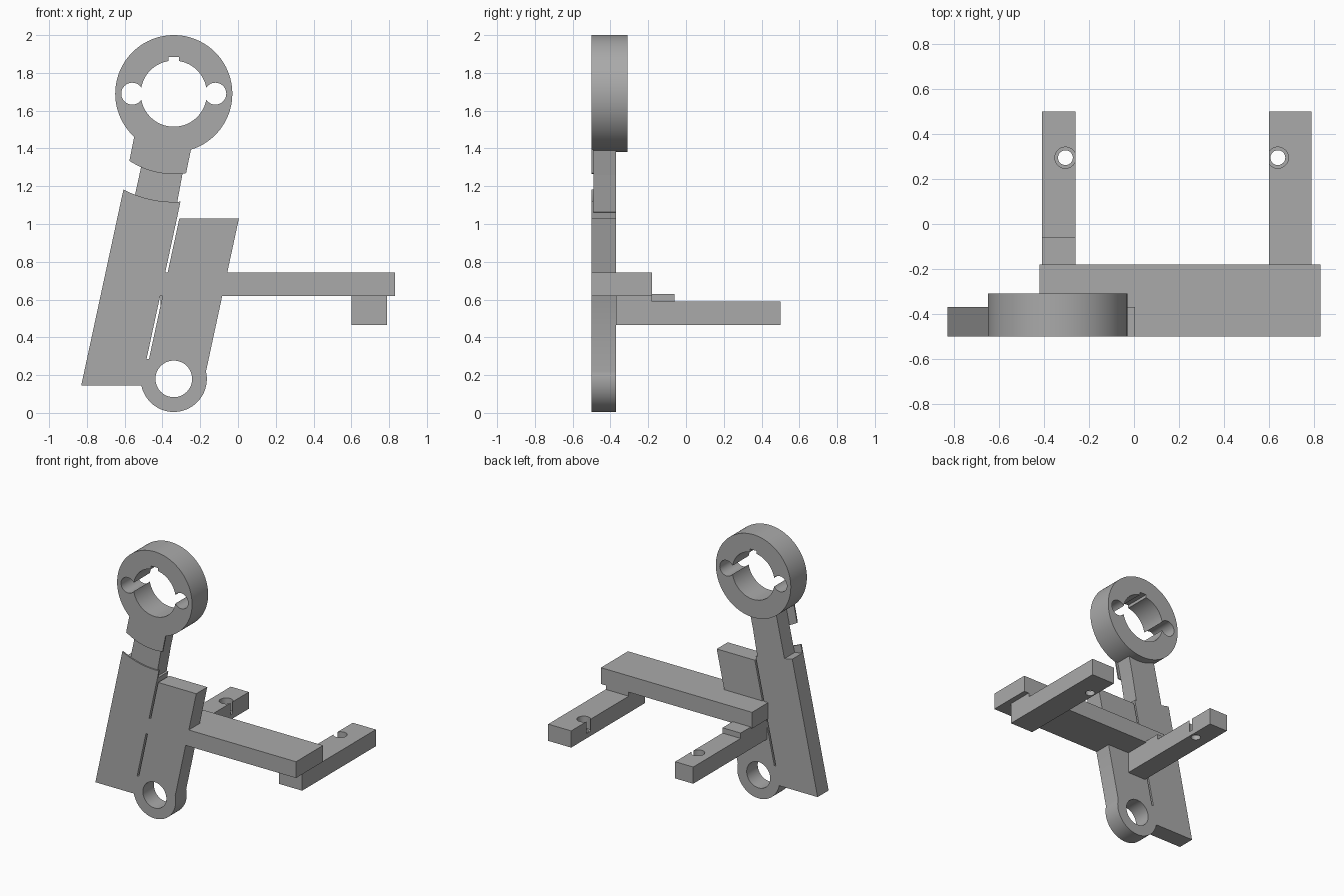
import bpy, bmesh, math

if "Cube" in bpy.data.objects:
    bpy.data.objects.remove(bpy.data.objects["Cube"])

grey = bpy.data.materials.new("plain grey")
grey.use_nodes = True
COLOUR = (0.4, 0.4, 0.4, 1)
grey.diffuse_color = COLOUR
grey.node_tree.nodes["Principled BSDF"].inputs["Base Color"].default_value = COLOUR

FRONT, BACK = -0.5, -0.37
SKIN = FRONT + 0.01
RING = (-0.34, 1.69)
PIVOT = (-0.34, 0.18)
LEAN = 0.216


def arc(centre, radius, start, end, steps):
    """Points on an arc, angles in degrees."""
    angles = [math.radians(start + (end - start) * i / steps) for i in range(steps + 1)]
    return [(centre[0] + radius * math.cos(a), centre[1] + radius * math.sin(a)) for a in angles]


def circle(centre, radius, steps=64):
    return arc(centre, radius, 0, 360, steps)[:-1]


def prism(name, outline, low, high, axis="y"):
    """Extrude an outline along y (outline in x, z) or along z (outline in x, y)."""
    def place(p, d):
        return (p[0], d, p[1]) if axis == "y" else (p[0], p[1], d)
    bm = bmesh.new()
    ends = [[bm.verts.new(place(p, d)) for p in outline] for d in (low, high)]
    for loop in ends:
        bm.faces.new(loop)
    for i in range(len(outline)):
        j = (i + 1) % len(outline)
        bm.faces.new((ends[0][i], ends[0][j], ends[1][j], ends[1][i]))
    bmesh.ops.recalc_face_normals(bm, faces=bm.faces)
    mesh = bpy.data.meshes.new(name)
    bm.to_mesh(mesh)
    bm.free()
    mesh.materials.append(grey)
    obj = bpy.data.objects.new(name, mesh)
    bpy.context.collection.objects.link(obj)
    return obj


def box(name, x0, x1, y0, y1, z0, z1):
    return prism(name, [(x0, z0), (x1, z0), (x1, z1), (x0, z1)], y0, y1)


def select(obj):
    bpy.ops.object.select_all(action="DESELECT")
    obj.select_set(True)
    bpy.context.view_layer.objects.active = obj


def combine(obj, other, operation="DIFFERENCE"):
    """Apply a boolean and remove the second object."""
    mod = obj.modifiers.new("boolean", "BOOLEAN")
    mod.operation, mod.solver, mod.object = operation, "EXACT", other
    select(obj)
    bpy.ops.object.modifier_apply(modifier=mod.name)
    bpy.data.objects.remove(other)


def smooth(obj):
    select(obj)
    bpy.ops.object.shade_smooth_by_angle(angle=math.radians(30))


def slot_x(z):
    """Leaning left edge of the long slot."""
    return -0.305 + (z - 1.115) * LEAN


# Ring with bore, two side holes and a keyway
ring = prism("ring", circle(RING, 0.31, 96), FRONT, -0.31)
combine(ring, prism("bore_cutter", circle(RING, 0.175), -0.6, -0.2))
for side in (-1, 1):
    centre = (RING[0] + side * 0.22, RING[1])
    combine(ring, prism("side_hole_cutter", circle(centre, 0.058, 40), -0.6, -0.2))
combine(ring, box("keyway_cutter", -0.368, -0.312, -0.6, -0.2, 1.75, 1.885))
smooth(ring)

# Leaning plate with a round foot and a narrow slot
foot = arc(PIVOT, 0.175, 13, -168.5, 40)
plate = prism("plate", [
    (-0.83, 0.145), (-0.62, 1.12), (slot_x(1.06), 1.06),
    (slot_x(0.285), 0.285), (slot_x(0.285) + 0.013, 0.285),
    (slot_x(1.03) + 0.013, 1.03), (0.005, 1.03)] + foot, FRONT, BACK)
combine(plate, prism("pivot_cutter", circle(PIVOT, 0.097), -0.6, -0.2))

# Cross beam joined to the plate
combine(plate, box("beam", -0.42, 0.83, FRONT, -0.18, 0.62, 0.742), "UNION")
plate.name = "plate_and_beam"
smooth(plate)

# Neck, and the thin front layers on both sides of its curved recess
prism("neck", [(-0.566, 1.06), (-0.487, 1.42), (-0.26, 1.42),
               (-0.295, 1.26), (slot_x(1.06) - 0.015, 1.06)], SKIN, BACK)
prism("lower_front_layer", arc(RING, 0.573, -117.7, -86.5, 16)
      + [(slot_x(1.06), 1.06), (-0.62, 1.12)], FRONT, SKIN)
prism("upper_front_layer", arc(RING, 0.426, -123.5, -81.2, 16)
      + [(-0.25, 1.39), (-0.25, 1.42), (-0.5, 1.46), (-0.55, 1.46)], FRONT, SKIN)

# Rear arms with counterbored holes that break through the inner sides
for name, x0, x1, hole_x in (("right_arm", -0.41, -0.26, -0.305),
                             ("left_arm", 0.60, 0.79, 0.64)):
    arm = prism(name, [(x0, BACK), (x1, BACK), (x1, 0.5), (x0, 0.5)], 0.465, 0.59, "z")
    hole = (hole_x, 0.295)
    combine(arm, prism("counterbore_cutter", circle(hole, 0.047, 40), 0.5, 0.7, "z"))
    combine(arm, prism("through_cutter", circle(hole, 0.033, 32), 0.4, 0.7, "z"))
    smooth(arm)
    box(name + "_spacer", x0, x1, BACK, -0.18, 0.59, 0.62)

# Small step behind the beam
box("arm_step", -0.41, -0.26, -0.18, -0.06, 0.59, 0.63)
